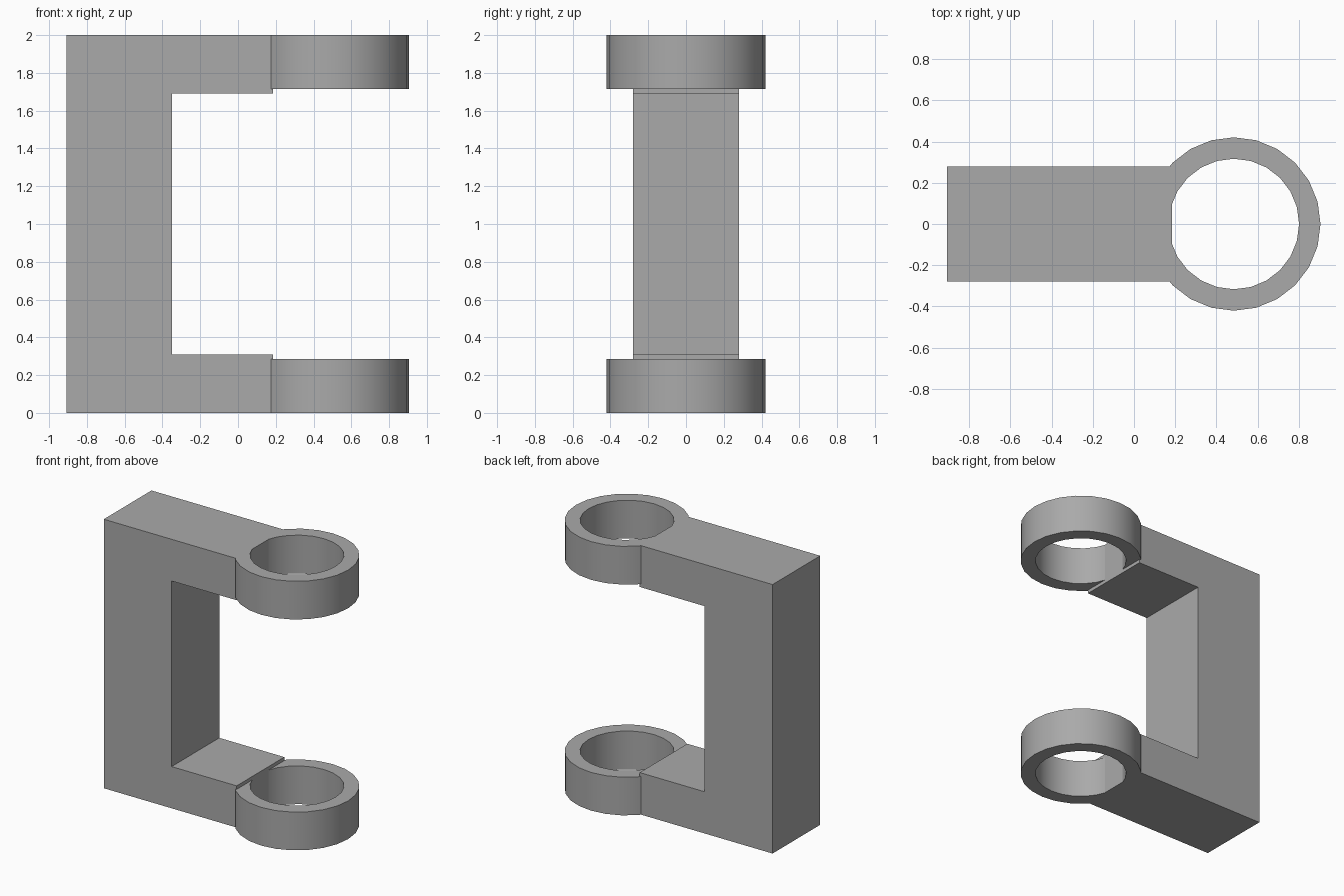
import bpy, bmesh, math

cube = bpy.data.objects.get("Cube")
if cube:
    bpy.data.objects.remove(cube, do_unlink=True)

GREY = (0.4, 0.4, 0.4, 1)
mat = bpy.data.materials.new("plain grey")
mat.use_nodes = True
mat.diffuse_color = GREY
mat.node_tree.nodes["Principled BSDF"].inputs["Base Color"].default_value = GREY


def make_object(name, bm):
    bmesh.ops.recalc_face_normals(bm, faces=bm.faces)
    mesh = bpy.data.meshes.new(name)
    bm.to_mesh(mesh)
    bm.free()
    mesh.materials.append(mat)
    obj = bpy.data.objects.new(name, mesh)
    bpy.context.collection.objects.link(obj)
    return obj


def extrude(bm, faces, offset):
    geom = bmesh.ops.extrude_face_region(bm, geom=faces)["geom"]
    verts = [g for g in geom if isinstance(g, bmesh.types.BMVert)]
    bmesh.ops.translate(bm, verts=verts, vec=offset)


# C-shaped bracket: side profile extruded through its depth
BACK, INNER, TIP = -0.908, -0.35, 0.185
ARM, HALF_DEPTH, HEIGHT = 0.31, 0.28, 2.0
outline = [(BACK, 0), (TIP, 0), (TIP, ARM), (INNER, ARM),
           (INNER, HEIGHT - ARM), (TIP, HEIGHT - ARM), (TIP, HEIGHT), (BACK, HEIGHT)]
bm = bmesh.new()
face = bm.faces.new([bm.verts.new((x, -HALF_DEPTH, z)) for x, z in outline])
extrude(bm, [face], (0, 2 * HALF_DEPTH, 0))
make_object("bracket_body", bm)


# Clamp rings: flat annulus extruded upward
def ring(name, z, centre=0.485, outer=0.421, inner=0.317, height=0.284, sides=24):
    bm = bmesh.new()
    loops = []
    for radius in (outer, inner):
        angles = [math.tau * i / sides for i in range(sides)]
        loops.append([bm.verts.new((centre + radius * math.cos(a), radius * math.sin(a), z))
                      for a in angles])
    out, inn = loops
    faces = []
    for i in range(sides):
        j = (i + 1) % sides
        faces.append(bm.faces.new((out[i], out[j], inn[j], inn[i])))
    extrude(bm, faces, (0, 0, height))
    obj = make_object(name, bm)
    bpy.ops.object.select_all(action="DESELECT")
    obj.select_set(True)
    bpy.context.view_layer.objects.active = obj
    bpy.ops.object.shade_smooth_by_angle(angle=math.radians(30))


ring("lower_ring", 0)
ring("upper_ring", HEIGHT - 0.284)
